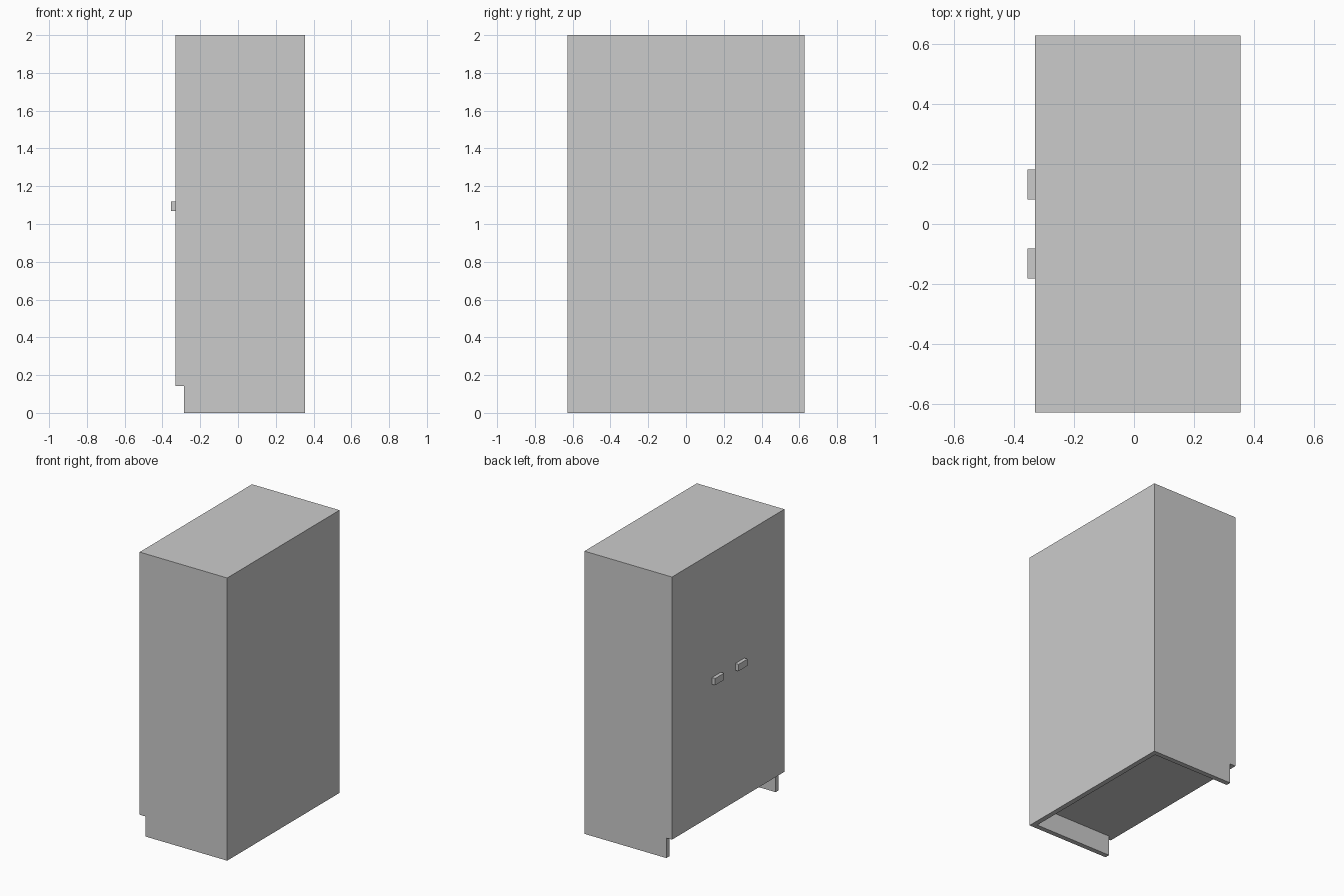
import bpy

if "Cube" in bpy.data.objects:
    bpy.data.objects.remove(bpy.data.objects["Cube"])

# Overall extents of the cupboard (doors face -x)
X_DOOR, X_CARCASS, X_BACK = -0.33, -0.286, 0.355
HALF_W, HEIGHT = 0.628, 2.0
T = 0.035            # panel thickness
PLINTH = 0.142       # height of the bottom board and doors above the floor


def box(name, x, y, z):
    """Box from (min, max) ranges on each axis."""
    bpy.ops.mesh.primitive_cube_add(size=1)
    ob = bpy.context.object
    ob.name = ob.data.name = name
    for v in ob.data.vertices:
        for i, (lo, hi) in enumerate((x, y, z)):
            v.co[i] = lo + (v.co[i] + 0.5) * (hi - lo)
    return ob


inner = HALF_W - T
depth = (X_CARCASS, X_BACK - T)

# Back, top and bottom boards of the carcass
box("back_panel", (X_BACK - T, X_BACK), (-HALF_W, HALF_W), (0, HEIGHT))
box("top_panel", depth, (-HALF_W, HALF_W), (HEIGHT - T, HEIGHT))
box("bottom_panel", depth, (-inner, inner), (PLINTH, PLINTH + T))

# Mirrored pairs: side panels reaching the floor, doors and handles
for side, s in (("left", 1), ("right", -1)):
    def span(a, b):
        return tuple(sorted((s * a, s * b)))
    box(side + "_side_panel", depth, span(inner, HALF_W), (0, HEIGHT - T))
    box(side + "_door", (X_DOOR, X_CARCASS), span(0, HALF_W), (PLINTH, HEIGHT))
    box(side + "_handle", (-0.355, X_DOOR), span(0.081, 0.181), (1.07, 1.118))
